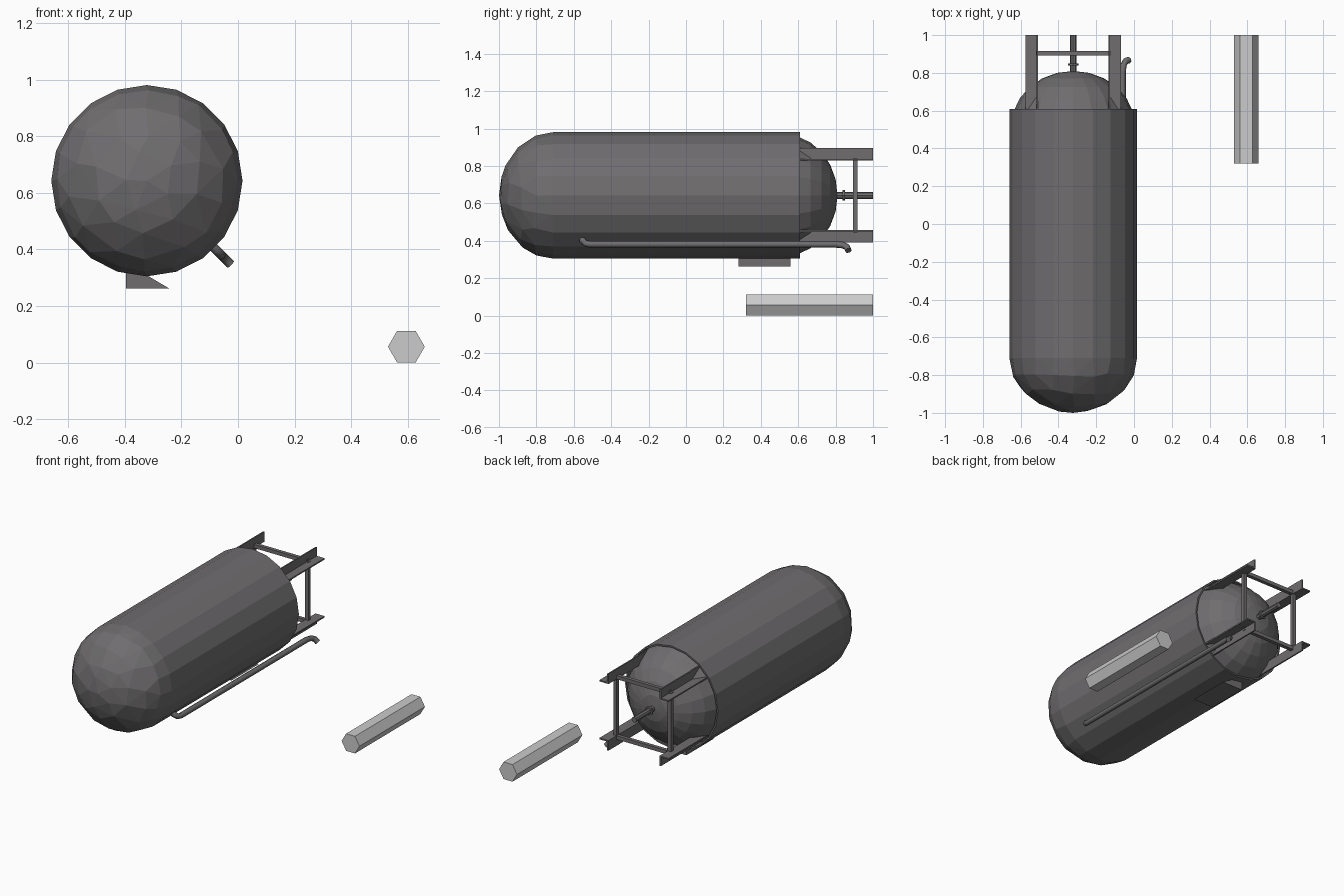
import bpy, bmesh, math, random
from mathutils import Vector

if "Cube" in bpy.data.objects:
    bpy.data.objects.remove(bpy.data.objects["Cube"])

random.seed(4)
CX, CZ, R, N = -0.322, 0.643, 0.338, 20   # tank axis, radius, sides


def material(name, c):
    m = bpy.data.materials.new(name)
    m.diffuse_color = (*c, 1)
    m.use_nodes = True
    m.node_tree.nodes["Principled BSDF"].inputs["Base Color"].default_value = m.diffuse_color
    return m


DARK = material("dark grey", (0.16, 0.153, 0.158))
LIGHT = material("light grey", (0.6, 0.6, 0.6))


def finish(bm, name, mat):
    bmesh.ops.recalc_face_normals(bm, faces=bm.faces)
    me = bpy.data.meshes.new(name)
    bm.to_mesh(me)
    bm.free()
    me.materials.append(mat)
    ob = bpy.data.objects.new(name, me)
    bpy.context.collection.objects.link(ob)
    return ob


def lathe(name, profile, sides, mat=DARK):
    """Revolve (y, radius) points round the tank axis."""
    bm = bmesh.new()
    rings = []
    for y, r in profile:
        if r == 0:
            rings.append([bm.verts.new((CX, y, CZ))] * sides)
        else:
            rings.append([bm.verts.new((CX + r * math.cos(2 * math.pi * i / sides), y,
                                        CZ + r * math.sin(2 * math.pi * i / sides)))
                          for i in range(sides)])
    for a, b in zip(rings, rings[1:]):
        for i in range(sides):
            j = (i + 1) % sides
            bm.faces.new(list(dict.fromkeys((a[i], a[j], b[j], b[i]))))
    return finish(bm, name, mat)


def prism(name, section, y0, y1, mat=DARK):
    """Extrude an (x, z) section along y."""
    bm = bmesh.new()
    a = [bm.verts.new((x, y0, z)) for x, z in section]
    b = [bm.verts.new((x, y1, z)) for x, z in section]
    bm.faces.new(a)
    bm.faces.new(b[::-1])
    for i in range(len(a)):
        j = (i + 1) % len(a)
        bm.faces.new((a[i], b[i], b[j], a[j]))
    return finish(bm, name, mat)


def box(name, x0, x1, y0, y1, z0, z1):
    return prism(name, [(x0, z0), (x1, z0), (x1, z1), (x0, z1)], y0, y1)


# Cylindrical shell with a rear skirt rim
lathe("tank_shell", [(-0.71, R), (0.61, R), (0.61, R - 0.01), (0.53, R - 0.01)], N)

# Rear dome nested inside the skirt
lathe("rear_dome", [(0.52 + 0.29 * math.sin(t), 0 if k == 6 else 0.327 * math.cos(t))
                    for k in range(7) for t in [k * math.pi / 12]], N)

# Front dome: irregular triangles hulled over an ellipsoid
bm = bmesh.new()
for t, count, jit in ((0, 20, 0), (0.33, 20, 0.05), (0.66, 14, 0.07), (1.0, 10, 0.08), (1.3, 5, 0.07)):
    for i in range(count):
        a = 2 * math.pi * i / count + (math.pi / count if count < 20 else 0)
        a += random.uniform(-jit, jit)
        u = t + random.uniform(-jit, jit)
        bm.verts.new((CX + R * math.cos(u) * math.cos(a), -0.71 - 0.29 * math.sin(u),
                      CZ + R * math.cos(u) * math.sin(a)))
bm.verts.new((CX, -1.0, CZ))
bmesh.ops.convex_hull(bm, input=bm.verts)
base = [f for f in bm.faces if all(abs(v.co.y + 0.71) < 1e-4 for v in f.verts)]
bmesh.ops.delete(bm, geom=base, context='FACES')
finish(bm, "front_dome", DARK)

# Four angle-iron legs, corner towards the axis
A, B, T = 0.186, 0.252, 0.009
section = [(A, A), (B, A), (B, A + T), (A + T, A + T), (A + T, B), (A, B)]
for sx, side in ((-1, "left"), (1, "right")):
    for sz, level in ((-1, "lower"), (1, "upper")):
        prism(f"{level}_{side}_leg", [(CX + sx * x, CZ + sz * z) for x, z in section], 0.57, 1.0)

# Cross bars joining the legs
C, H = 0.198, 0.012
for s, side in ((-1, "lower"), (1, "upper")):
    box(f"{side}_cross_bar", CX - C, CX + C, 0.892, 0.916, CZ + s * C - H, CZ + s * C + H)
for s, side in ((-1, "left"), (1, "right")):
    box(f"{side}_cross_bar", CX + s * C - H, CX + s * C + H, 0.892, 0.916, CZ - C, CZ + C)

# Central outlet pipe with a small flange
lathe("outlet_pipe", [(0.79, 0.018), (0.838, 0.018), (0.838, 0.028), (0.85, 0.028),
                      (0.85, 0.018), (1.0, 0.018), (1.0, 0)], 8)

# Feed pipe along the lower right; path is (y, distance from axis)
cu = bpy.data.curves.new("feed_pipe", 'CURVE')
cu.dimensions = '3D'
cu.bevel_depth = 0.018
cu.bevel_resolution = 1
cu.use_fill_caps = True
path = [(-0.555, 0.315), (-0.552, 0.345), (-0.535, 0.365), (-0.51, 0.37), (0.80, 0.37),
        (0.84, 0.376), (0.862, 0.392), (0.868, 0.418)]
sp = cu.splines.new('POLY')
sp.points.add(len(path) - 1)
for p, (y, r) in zip(sp.points, path):
    p.co = (CX + r * math.sqrt(0.5), y, CZ - r * math.sqrt(0.5), 1)
cu.materials.append(DARK)
pipe = bpy.data.objects.new("feed_pipe", cu)
bpy.context.collection.objects.link(pipe)

# Wedge block under the tank
prism("under_block", [(-0.395, 0.262), (-0.243, 0.262), (-0.322, 0.309), (-0.395, 0.33)], 0.28, 0.56)

# Separate hexagonal bar lying beside the tank
prism("hexagonal_bar", [(0.595 + 0.065 * math.cos(k * math.pi / 3),
                         0.0563 + 0.065 * math.sin(k * math.pi / 3)) for k in range(6)],
      0.32, 1.0, LIGHT)
